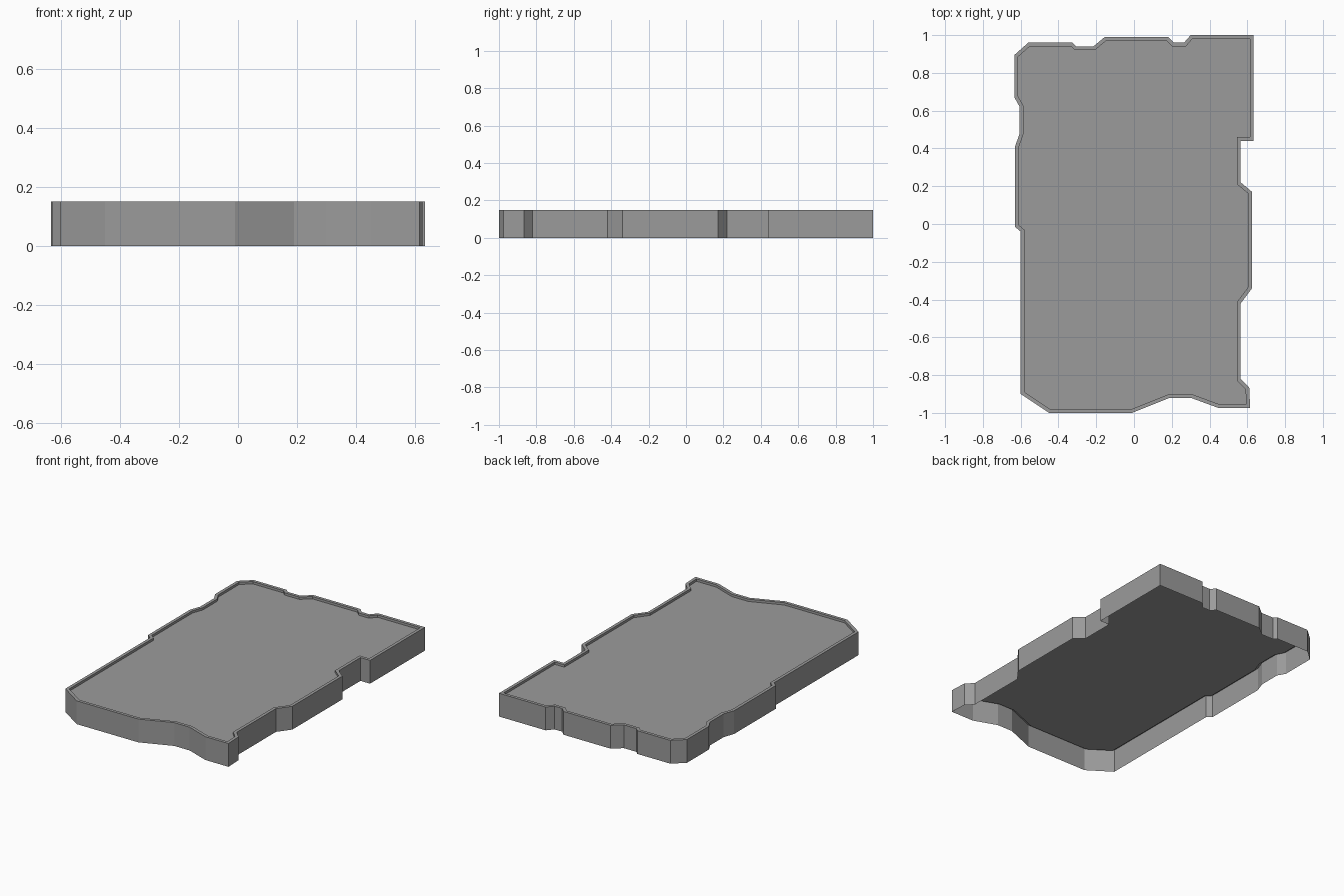
import bpy
import bmesh
from mathutils import Vector

HEIGHT = 0.15       # full height of the skirt walls
RIM_WIDTH = 0.02    # flat lip around the edge
RECESS = 0.015      # depth of the panel below the lip

# Remove the default cube only
default_cube = bpy.data.objects.get("Cube")
if default_cube:
    bpy.data.objects.remove(default_cube, do_unlink=True)


def make_material(name, colour):
    material = bpy.data.materials.new(name)
    material.use_nodes = True
    material.diffuse_color = colour
    shader = next(n for n in material.node_tree.nodes if n.type == 'BSDF_PRINCIPLED')
    shader.inputs["Base Color"].default_value = colour
    return material


# Outline of the slab, counter-clockwise, one run per side
front_side = [(-.6, -.9), (-.45, -1), (-.01, -1), (.19, -.92), (.3, -.92), (.45, -.975)]
right_side = [(.615, -.975), (.61, -.865), (.565, -.82), (.565, -.42), (.625, -.34),
              (.625, .17), (.565, .22), (.565, .44), (.633, .44)]
back_side = [(.633, 1), (.3, 1), (.265, .96), (.21, .96), (.18, .99), (-.155, .99),
             (-.215, .94), (-.305, .94), (-.325, .96)]
left_side = [(-.56, .96), (-.633, .895), (-.633, .67), (-.605, .62), (-.605, .48),
             (-.63, .41), (-.63, -.015), (-.6, -.04)]
outline = front_side + right_side + back_side + left_side


def build_slab(name, points, material):
    bm = bmesh.new()

    # Top sheet
    top = bm.faces.new([bm.verts.new((x, y, HEIGHT)) for x, y in points])
    bm.normal_update()

    # Skirt walls hang from the edge and leave the underside open
    skirt = bmesh.ops.extrude_edge_only(bm, edges=list(top.edges))
    lower_ring = [v for v in skirt["geom"] if isinstance(v, bmesh.types.BMVert)]
    bmesh.ops.translate(bm, verts=lower_ring, vec=Vector((0, 0, -HEIGHT)))

    # Flat rim, then a straight step down to the recessed panel
    bmesh.ops.inset_individual(bm, faces=[top], thickness=RIM_WIDTH,
                               use_even_offset=True)
    step = bmesh.ops.extrude_face_region(bm, geom=[top])
    panel_ring = [v for v in step["geom"] if isinstance(v, bmesh.types.BMVert)]
    bmesh.ops.translate(bm, verts=panel_ring, vec=Vector((0, 0, -RECESS)))
    if top.is_valid:
        bmesh.ops.delete(bm, geom=[top], context='FACES_ONLY')

    # Consistent normals with the panel facing up
    bmesh.ops.recalc_face_normals(bm, faces=list(bm.faces))
    panel = max(bm.faces, key=lambda face: face.calc_area())
    if panel.normal.z < 0:
        bmesh.ops.reverse_faces(bm, faces=list(bm.faces))

    mesh = bpy.data.meshes.new(name)
    bm.to_mesh(mesh)
    bm.free()
    mesh.materials.append(material)
    slab = bpy.data.objects.new(name, mesh)
    bpy.context.collection.objects.link(slab)
    return slab


stone_grey = make_material("stone_grey", (.33, .33, .33, 1))
build_slab("rimmed_floor_slab", outline, stone_grey)
